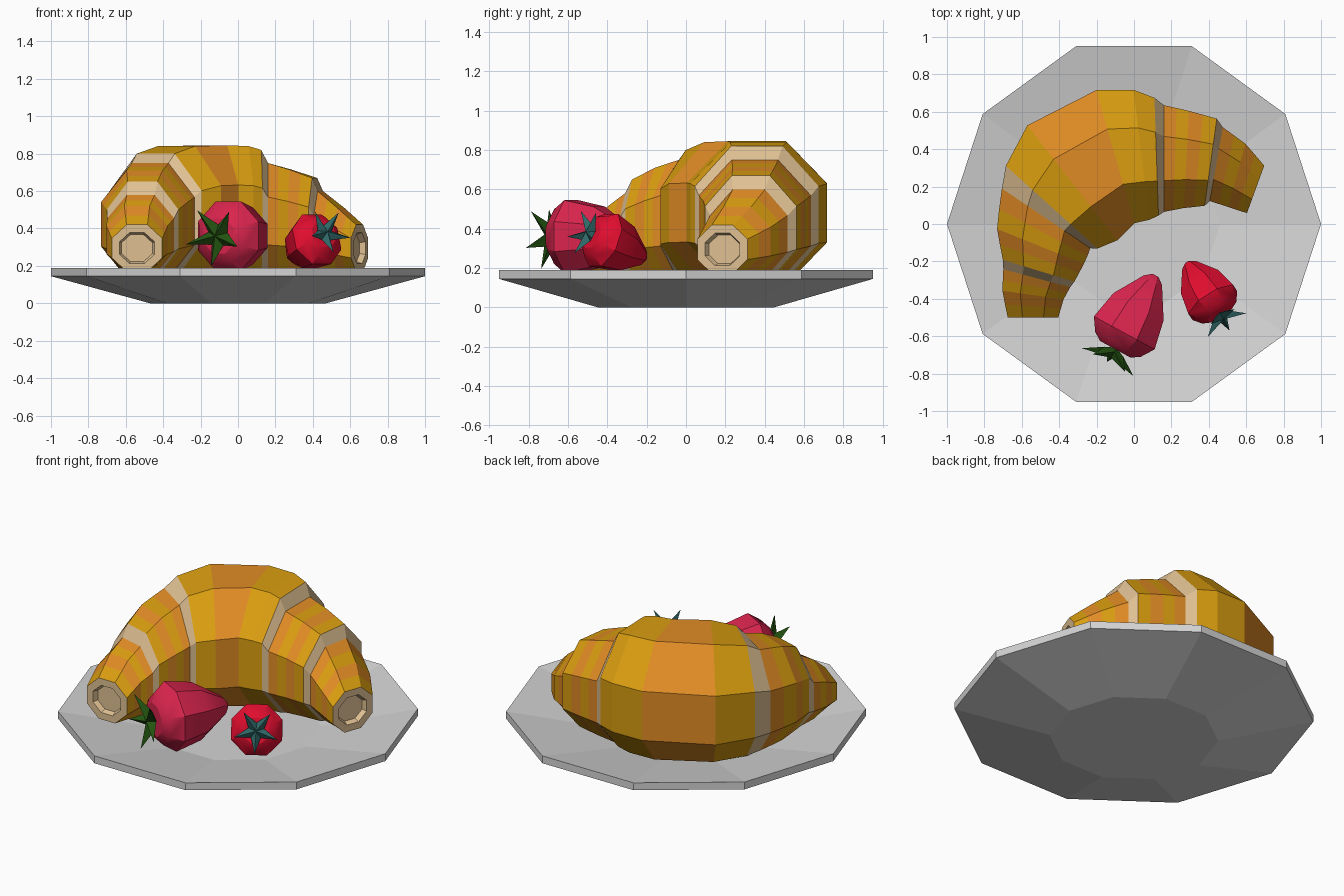
import bpy, bmesh
from math import sin, cos, pi, radians
from mathutils import Vector

if "Cube" in bpy.data.objects:
    bpy.data.objects.remove(bpy.data.objects["Cube"])


def material(name, rgb):
    m = bpy.data.materials.new(name)
    m.use_nodes = True
    m.diffuse_color = (*rgb, 1)
    bsdf = next(n for n in m.node_tree.nodes if n.type == 'BSDF_PRINCIPLED')
    bsdf.inputs["Base Color"].default_value = (*rgb, 1)
    bsdf.inputs["Roughness"].default_value = 0.8
    return m


GREY = material("plate grey", (0.66, 0.66, 0.66))
GOLD = material("crust gold", (0.70, 0.34, 0.005))
ORANGE = material("crust orange", (0.75, 0.26, 0.018))
CREAM = material("dough cream", (0.74, 0.53, 0.29))
PINK = material("pink red", (0.70, 0.018, 0.075))
RED = material("bright red", (0.74, 0.004, 0.028))
GREEN = material("leaf green", (0.018, 0.095, 0.006))
TEAL = material("leaf teal", (0.03, 0.14, 0.14))


def finish(bm, name, mats):
    bmesh.ops.recalc_face_normals(bm, faces=bm.faces)
    mesh = bpy.data.meshes.new(name)
    bm.to_mesh(mesh)
    bm.free()
    for m in mats:
        mesh.materials.append(m)
    ob = bpy.data.objects.new(name, mesh)
    bpy.context.collection.objects.link(ob)
    return ob


def loft(bm, rings, slots=None):
    """Skin a list of point rings and cap both ends; returns the caps."""
    loops = [[bm.verts.new(p) for p in ring] for ring in rings]
    n = len(loops[0])
    for k, (a, b) in enumerate(zip(loops, loops[1:])):
        for i in range(n):
            j = (i + 1) % n
            f = bm.faces.new((a[i], a[j], b[j], b[i]))
            f.material_index = slots[k] if slots else 0
    return [bm.faces.new(loops[0]), bm.faces.new(loops[-1])]


def circle(centre, u, v, r, n, turn=0.0):
    return [centre + (u * cos(turn + 2 * pi * i / n) + v * sin(turn + 2 * pi * i / n)) * r
            for i in range(n)]


X, Y, Z = Vector((1, 0, 0)), Vector((0, 1, 0)), Vector((0, 0, 1))

# Plate: shallow ten-sided dish
bm = bmesh.new()
dish = [(0.47, 0), (1, 0.145), (1, 0.19), (0.46, 0.09)]
loft(bm, [circle(Z * z, X, Y, r, 10) for r, z in dish])
finish(bm, "plate", [GREY])

# Croissant sections: x, y, outward heading, half width, top height
left_end = [(-.54, -.50, 180, .135, .42), (-.54, -.38, 172, .165, .52),
            (-.52, -.29, 165, .185, .58)]
left_fold = [(-.51, -.25, 163, .20, .65), (-.50, -.12, 158, .25, .71),
             (-.47, .03, 146, .285, .75)]
middle = [(-.44, .09, 138, .33, .80), (-.33, .22, 128, .39, .84),
          (-.10, .36, 106, .37, .845), (.04, .37, 97, .35, .84),
          (.12, .36, 92, .315, .82)]
right_fold = [(.16, .35, 90, .285, .75), (.28, .345, 87, .26, .715),
              (.41, .33, 82, .235, .67)]
right_end = [(.44, .32, 80, .20, .60), (.55, .26, 75, .175, .51),
             (.65, .185, 70, .135, .42)]


def halved(rows):
    """Add an in-between section to every span, for narrower stripes."""
    out = [rows[0]]
    for a, b in zip(rows, rows[1:]):
        out += [tuple((p + q) / 2 for p, q in zip(a, b)), b]
    return out


def section(x, y, heading, half, top):
    bottom = 0.17 - 0.12 * (top - 0.42)
    mid, high = (top + bottom) / 2, (top - bottom) / 2
    out = Vector((cos(radians(heading)), sin(radians(heading)), 0))
    k = 1 / cos(pi / 8)
    return [Vector((x, y, mid)) + out * half * k * cos(a) + Z * high * k * sin(a)
            for a in (pi / 8 + pi / 4 * i for i in range(8))]


G, O, C = 0, 1, 2
parts = [(halved(left_end), [G, O, G, O]), (halved(left_fold), [G, O, G, O]),
         (middle, [G, O, G, G]),
         (halved(right_fold), [O, G, O, G]), (halved(right_end), [O, G, O, G])]
rows, slots = [], []
for part, stripes in parts:
    if rows:
        slots.append(C)
    rows += part
    slots += stripes
bm = bmesh.new()
caps = loft(bm, [section(*r) for r in rows], slots)
bmesh.ops.recalc_face_normals(bm, faces=bm.faces)
# Cut ends with a shallow hollow
for cap in caps:
    cap.material_index = C
    made = bmesh.ops.inset_individual(bm, faces=[cap], thickness=0.045)["faces"]
    made += bmesh.ops.inset_individual(bm, faces=[cap], thickness=0.012, depth=-0.03)["faces"]
    for f in made:
        f.material_index = C
finish(bm, "croissant", [GOLD, ORANGE, CREAM])

# Strawberries: a turned body plus a five-pointed leaf crown
BODY = [(0, .10), (.03, .15), (.10, .20), (.26, .165), (.42, .06), (.45, .02)]


def strawberry(name, base, axis, size, skin, leaf, sides):
    base, axis = Vector(base), Vector(axis).normalized()
    u = axis.cross(Z).normalized()
    v = u.cross(axis)
    bm = bmesh.new()
    loft(bm, [circle(base + axis * t * size, u, v, r * size, sides, pi / sides)
              for t, r in BODY])
    body = finish(bm, name + "_body", [skin])
    bpy.context.view_layer.objects.active = body
    body.select_set(True)
    bpy.ops.object.shade_smooth_by_angle(angle=radians(25))
    body.select_set(False)

    bm = bmesh.new()
    tips = circle(base - axis * 0.08 * size, u, v, 0.165 * size, 5, 0.9)
    notches = circle(base - axis * 0.015 * size, u, v, 0.06 * size, 5, 0.9 + pi / 5)
    rim = [bm.verts.new(p) for pair in zip(tips, notches) for p in pair]
    for depth in (0.05, -0.01):
        hub = bm.verts.new(base - axis * depth * size)
        for i in range(10):
            bm.faces.new((rim[i], rim[(i + 1) % 10], hub))
    finish(bm, name + "_leaves", [leaf])


strawberry("large_strawberry", (-.10, -.67, .36), (.48, .88, 0), 1.0, PINK, GREEN, 8)
strawberry("small_strawberry", (.46, -.48, .37), (-.50, .78, -.35), 0.77, RED, TEAL, 8)
